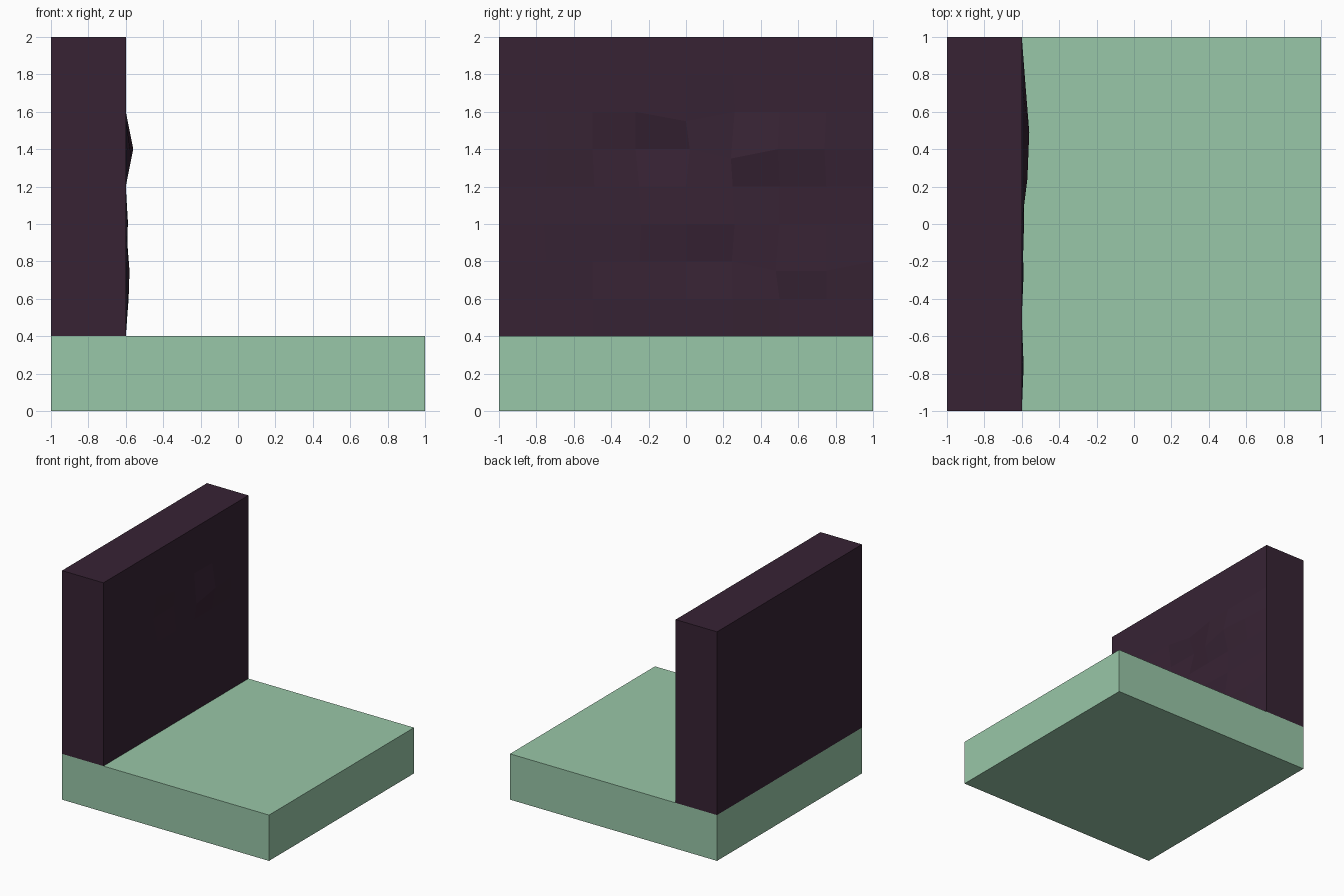
import bpy, bmesh

if "Cube" in bpy.data.objects:
    bpy.data.objects.remove(bpy.data.objects["Cube"])


def material(name, rgb):
    m = bpy.data.materials.new(name)
    m.diffuse_color = (*rgb, 1)
    m.use_nodes = True
    m.node_tree.nodes["Principled BSDF"].inputs["Base Color"].default_value = m.diffuse_color
    return m


def finish(bm, name, mat):
    bmesh.ops.recalc_face_normals(bm, faces=bm.faces)
    mesh = bpy.data.meshes.new(name)
    bm.to_mesh(mesh)
    bm.free()
    mesh.materials.append(mat)
    ob = bpy.data.objects.new(name, mesh)
    bpy.context.collection.objects.link(ob)
    return ob


mint = material("mint green", (0.318, 0.571, 0.392))
plum = material("dark plum", (0.038, 0.0165, 0.034))

# Floor slab
bm = bmesh.new()
bmesh.ops.create_cube(bm, size=1)
for v in bm.verts:
    v.co = (v.co.x * 2, v.co.y * 2, v.co.z * 0.4 + 0.2)
finish(bm, "floor_slab", mint)

# Rough stone wall: front face is an 8 x 8 grid with pushed points
# (column, row): (dx, dy, dz)
N = 8
bumps = {
    (6, 5): (0.04, -0.01, 0), (5, 5): (0.03, -0.01, -0.05), (7, 5): (0.02, -0.01, 0),
    (3, 5): (-0.03, -0.02, 0), (4, 5): (-0.035, 0.02, 0),
    (3, 6): (0, -0.02, 0), (4, 6): (0, 0, -0.05), (5, 6): (-0.005, 0.01, 0),
    (4, 3): (0.012, 0, 0), (5, 3): (0.01, 0.01, 0), (3, 3): (0.005, 0.01, 0),
    (4, 2): (-0.01, 0, 0), (5, 2): (-0.015, -0.005, 0), (3, 2): (-0.005, 0, 0),
    (6, 2): (0.02, -0.02, -0.05), (7, 2): (0.01, 0, -0.05),
    (6, 1): (0.0, 0, 0), (5, 1): (0.015, 0, 0), (3, 1): (0.01, -0.01, 0),
    (1, 2): (0.008, 0, 0), (1, 3): (0.01, -0.01, 0),
    (1, 5): (0.008, 0.01, 0), (2, 4): (-0.005, 0.01, 0),
}
bm = bmesh.new()
grid = []
for j in range(N + 1):
    row = []
    for i in range(N + 1):
        dx, dy, dz = bumps.get((i, j), (0, 0, 0))
        row.append(bm.verts.new((-0.6 + dx, -1 + i * 0.25 + dy, 0.4 + j * 0.2 + dz)))
    grid.append(row)
for j in range(N):
    for i in range(N):
        bm.faces.new((grid[j][i], grid[j][i + 1], grid[j + 1][i + 1], grid[j + 1][i]))
# Sides and flat back
rim = [e for e in bm.edges if e.is_boundary]
new = bmesh.ops.extrude_edge_only(bm, edges=rim)["geom"]
for g in new:
    if isinstance(g, bmesh.types.BMVert):
        g.co.x = -1
bmesh.ops.holes_fill(bm, edges=[e for e in bm.edges if e.is_boundary], sides=0)
finish(bm, "rough_wall", plum)
